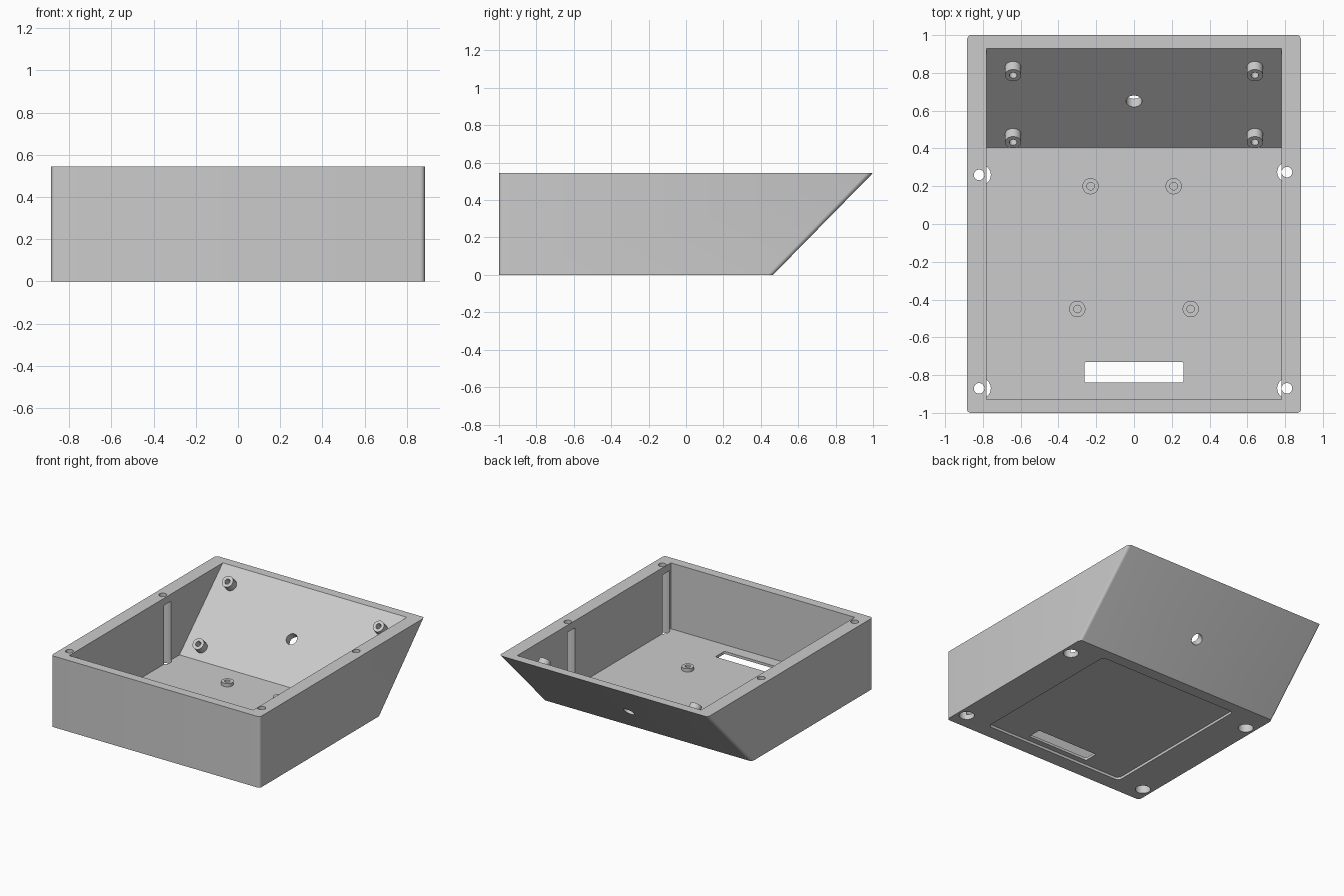
import bpy, bmesh, math
from mathutils import Vector

if "Cube" in bpy.data.objects:
    bpy.data.objects.remove(bpy.data.objects["Cube"])

grey = bpy.data.materials.new("plain grey")
grey.diffuse_color = (0.6, 0.6, 0.6, 1)
grey.use_nodes = True
grey.node_tree.nodes["Principled BSDF"].inputs["Base Color"].default_value = grey.diffuse_color

H, FLOOR = 0.545, 0.04          # rim height, inner floor height
IN_LOW, IN_TOP = 0.405, 0.93    # inner sloped wall, y at floor and rim
NORMAL = Vector((0, -(H - FLOOR), IN_TOP - IN_LOW)).normalized()
UP = Vector((0, 0, 1))


def finish(bm, name):
    bmesh.ops.recalc_face_normals(bm, faces=bm.faces)
    me = bpy.data.meshes.new(name)
    bm.to_mesh(me)
    bm.free()
    me.materials.append(grey)
    ob = bpy.data.objects.new(name, me)
    bpy.context.collection.objects.link(ob)
    return ob


def prism(name, profile, hx, round_r=0.0):
    """Extrude a (y, z) profile from -hx to hx; round upright edges."""
    bm = bmesh.new()
    f = bm.faces.new([bm.verts.new((-hx, y, z)) for y, z in profile])
    ext = bmesh.ops.extrude_face_region(bm, geom=[f])["geom"]
    bmesh.ops.translate(bm, vec=(2 * hx, 0, 0),
                        verts=[g for g in ext if isinstance(g, bmesh.types.BMVert)])
    if round_r:
        edges = [e for e in bm.edges
                 if abs(e.verts[0].co.z - e.verts[1].co.z) > 0.01]
        bmesh.ops.bevel(bm, geom=edges, offset=round_r, segments=6,
                        profile=0.5, affect='EDGES')
    return finish(bm, name)


def box(name, hx, y0, y1, z0, z1, round_r=0.0):
    return prism(name, [(y0, z0), (y1, z0), (y1, z1), (y0, z1)], hx, round_r)


def rod(name, start, end, r, sides=32):
    start, end = Vector(start), Vector(end)
    axis = end - start
    bm = bmesh.new()
    bmesh.ops.create_cone(bm, cap_ends=True, segments=sides, radius1=r,
                          radius2=r, depth=axis.length)
    bmesh.ops.rotate(bm, verts=bm.verts,
                     matrix=UP.rotation_difference(axis).to_matrix())
    bmesh.ops.translate(bm, verts=bm.verts, vec=(start + end) / 2)
    return finish(bm, name)


def cut(target, cutter):
    mod = target.modifiers.new("cut", 'BOOLEAN')
    mod.operation = 'DIFFERENCE'
    mod.solver = 'EXACT'
    mod.object = cutter
    bpy.context.view_layer.objects.active = target
    bpy.ops.object.modifier_apply(modifier=mod.name)
    bpy.data.objects.remove(cutter)


def on_slope(x, y):
    return Vector((x, y, FLOOR + (y - IN_LOW) * (H - FLOOR) / (IN_TOP - IN_LOW)))


# case body with sloped back wall
case = prism("case", [(-1, 0), (0.465, 0), (1, H), (-1, H)], 0.885, 0.022)
over = 0.1
top_y = IN_TOP + over * (IN_TOP - IN_LOW) / (H - FLOOR)
cut(case, prism("cavity", [(-0.93, FLOOR), (IN_LOW, FLOOR),
                           (top_y, H + over), (-0.93, H + over)], 0.78))

# shallow recess underneath and slot through the floor
cut(case, box("recess", 0.6, -0.885, 0.375, -0.1, 0.02, 0.03))
cut(case, box("slot", 0.262, -0.84, -0.73, -0.1, 0.1, 0.012))

# screw holes in the rim, with wide bores from below that break the side walls
for x, y in [(-0.82, 0.26), (0.81, 0.275), (-0.82, -0.87), (0.81, -0.87)]:
    bore_x = math.copysign(0.812, x)
    cut(case, rod("bore", (bore_x, y, -0.1), (bore_x, y, 0.49), 0.054))
    cut(case, rod("screw_hole", (x, y, 0.4), (x, y, 0.7), 0.028))

# cable hole in the sloped wall
p = on_slope(0, 0.65)
cut(case, rod("cable_hole", p - NORMAL * 0.2, p + NORMAL * 0.2, 0.042))

parts = [case]


def standoff(name, base, direction, length):
    post = rod(name, base - direction * 0.004, base + direction * length, 0.043)
    cut(post, rod("pilot", base + direction * 0.002,
                  base + direction * (length + 0.05), 0.02, 24))
    parts.append(post)


# floor standoffs
for x, y in [(-0.23, 0.2), (0.21, 0.2), (-0.3, -0.45), (0.3, -0.45)]:
    standoff("floor_standoff", Vector((x, y, FLOOR)), UP, 0.025)

# sloped wall standoffs
for x in (-0.64, 0.64):
    for y in (0.475, 0.83):
        standoff("wall_standoff", on_slope(x, y), NORMAL, 0.062)

# smooth the round surfaces, keep edges sharp
for ob in parts:
    bpy.ops.object.select_all(action='DESELECT')
    ob.select_set(True)
    bpy.context.view_layer.objects.active = ob
    bpy.ops.object.shade_smooth_by_angle(angle=math.radians(30))
